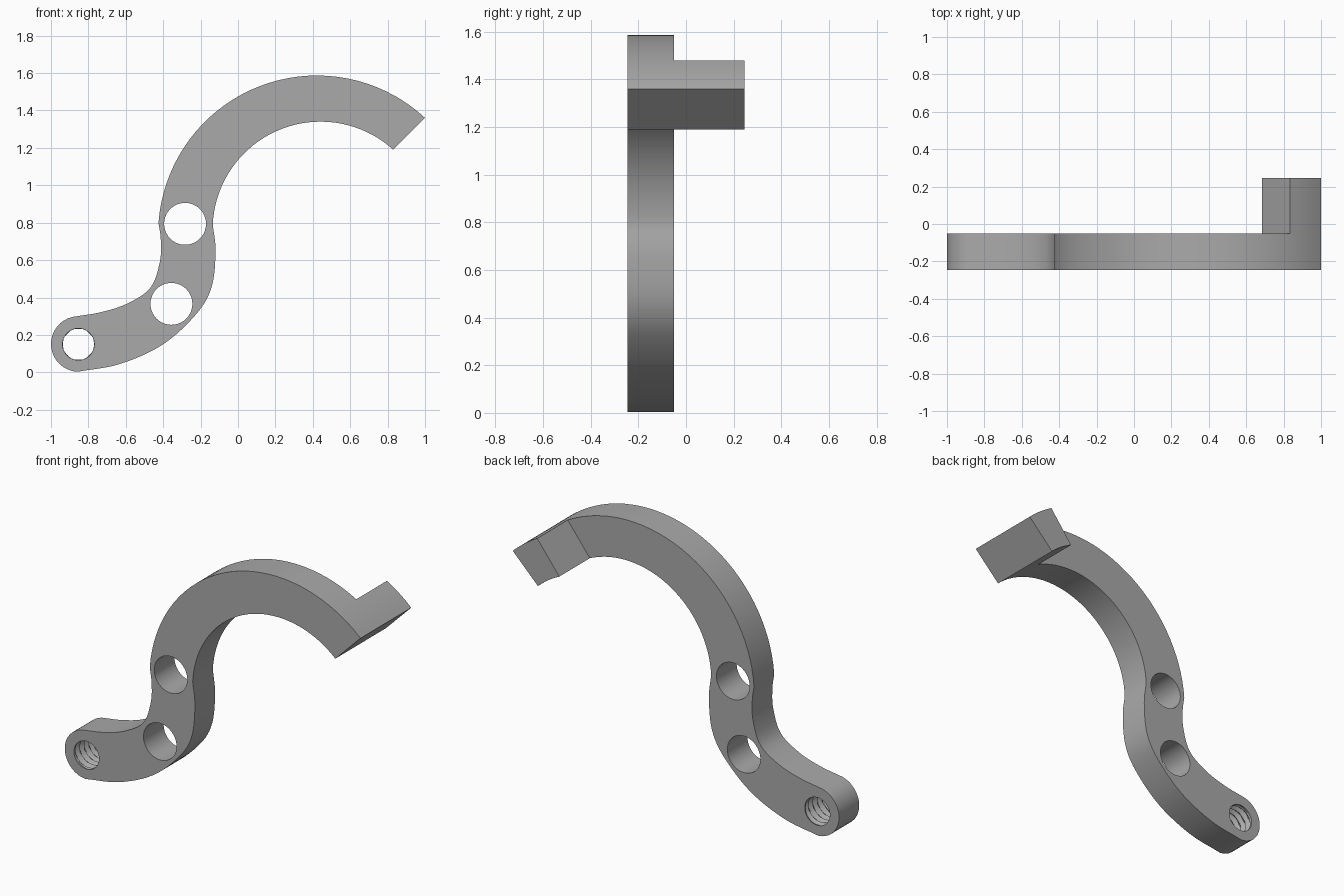
import bpy, bmesh, math
from mathutils import Vector

if "Cube" in bpy.data.objects:
    bpy.data.objects.remove(bpy.data.objects["Cube"])

FRONT, BACK, LUG_BACK = -0.245, -0.05, 0.245

metal = bpy.data.materials.new("grey metal")
metal.diffuse_color = (0.4, 0.4, 0.4, 1)
metal.use_nodes = True
metal.node_tree.nodes["Principled BSDF"].inputs["Base Color"].default_value = metal.diffuse_color


def circle3(a, b, c):
    """Centre and radius of the circle through three points."""
    (ax, ay), (bx, by), (cx, cy) = a, b, c
    d = 2 * (ax * (by - cy) + bx * (cy - ay) + cx * (ay - by))
    A, B, C = ax * ax + ay * ay, bx * bx + by * by, cx * cx + cy * cy
    x = (A * (by - cy) + B * (cy - ay) + C * (ay - by)) / d
    y = (A * (cx - bx) + B * (ax - cx) + C * (bx - ax)) / d
    return (x, y), math.hypot(ax - x, ay - y)


def arc(centre, r, a0, a1, n):
    return [(centre[0] + r * math.cos(a0 + (a1 - a0) * i / n),
             centre[1] + r * math.sin(a0 + (a1 - a0) * i / n)) for i in range(n + 1)]


def angle(centre, p):
    return math.atan2(p[1] - centre[1], p[0] - centre[0])


def spline(points, n=6):
    """Smooth curve passing through the points."""
    p = [Vector(q) for q in points]
    p = [2 * p[0] - p[1]] + p + [2 * p[-1] - p[-2]]
    out = []
    for a, b, c, d in zip(p, p[1:], p[2:], p[3:]):
        for i in range(n):
            t = i / n
            v = 0.5 * (2 * b + (c - a) * t + (2 * a - 5 * b + 4 * c - d) * t * t
                       + (3 * b - a - 3 * c + d) * t ** 3)
            out.append((v.x, v.y))
    return out + [tuple(points[-1])]


def make_object(name, bm):
    bmesh.ops.recalc_face_normals(bm, faces=bm.faces[:])
    mesh = bpy.data.meshes.new(name)
    bm.to_mesh(mesh)
    bm.free()
    mesh.materials.append(metal)
    obj = bpy.data.objects.new(name, mesh)
    bpy.context.collection.objects.link(obj)
    return obj


# Outline curves (x, z)
oc, orad = circle3((1, 1.36), (0.42, 1.587), (-0.425, 0.80))
ic, irad = circle3((0.83, 1.19), (0.425, 1.34), (-0.135, 0.79))
o_end, i_end = angle(oc, (1, 1.36)), angle(ic, (0.83, 1.19))
o_lug = math.acos((0.835 - oc[0]) / orad)
i_lug = math.acos((0.685 - ic[0]) / irad)
o_low = angle(oc, (-0.425, 0.80)) % (2 * math.pi)
i_low = angle(ic, (-0.135, 0.79)) % (2 * math.pi)

outer_hook = arc(oc, orad, o_lug, o_low, 32)
inner_hook = arc(ic, irad, i_low, i_lug, 32)
outer_tip = arc(oc, orad, o_end, o_lug, 6)
inner_tip = arc(ic, irad, i_lug, i_end, 6)
upper_neck = spline([(-0.425, 0.80), (-0.413, 0.71), (-0.418, 0.59), (-0.47, 0.45),
                     (-0.60, 0.364), (-0.74, 0.32), (-0.86, 0.30)])
ec, erad = circle3((-0.86, 0.30), (-1, 0.15), (-0.86, 0.003))
round_end = arc(ec, erad, angle(ec, (-0.86, 0.30)),
                angle(ec, (-0.86, 0.003)) + 2 * math.pi, 18)
lower_neck = spline([(-0.86, 0.003), (-0.63, 0.045), (-0.40, 0.15), (-0.22, 0.315),
                     (-0.14, 0.46), (-0.12, 0.65), (-0.135, 0.79)])

# Curved arm with a thicker lug pulled out of its tip
bm = bmesh.new()
verts = {}


def vert(p):
    key = (round(p[0], 4), round(p[1], 4))
    if key not in verts:
        verts[key] = bm.verts.new((p[0], FRONT, p[1]))
    return verts[key]


def face(points):
    return bm.faces.new(list(dict.fromkeys(vert(p) for p in points)))


arm_face = face(outer_hook + upper_neck + round_end + lower_neck + inner_hook)
lug_face = face(outer_tip + inner_tip)


def extrude(faces, dy):
    res = bmesh.ops.extrude_face_region(bm, geom=faces)["geom"]
    bmesh.ops.translate(bm, vec=(0, dy, 0),
                        verts=[g for g in res if isinstance(g, bmesh.types.BMVert)])
    return [g for g in res if isinstance(g, bmesh.types.BMFace)]


caps = extrude([arm_face, lug_face], BACK - FRONT)
tip = max(caps, key=lambda f: f.calc_center_median().x)
extrude([tip], LUG_BACK - BACK)
arm = make_object("curved_arm", bm)


def drill(name, x, z, radius, rows, sides=40):
    """Cut a hole whose radius is a function of turn (0-1) and depth (0-1)."""
    bm = bmesh.new()
    rings = []
    y0, y1 = FRONT - 0.01, BACK + 0.01
    for j in range(rows + 1):
        t = j / rows
        ring = []
        for i in range(sides):
            a = 2 * math.pi * i / sides
            r = radius(i / sides, t)
            ring.append(bm.verts.new((x + r * math.cos(a), y0 + (y1 - y0) * t,
                                      z + r * math.sin(a))))
        rings.append(ring)
    for lo, hi in zip(rings, rings[1:]):
        for i in range(sides):
            k = (i + 1) % sides
            bm.faces.new((lo[i], lo[k], hi[k], hi[i]))
    bm.faces.new(rings[0])
    bm.faces.new(rings[-1])
    cutter = make_object(name, bm)
    cutter.hide_render = True
    mod = arm.modifiers.new(name, "BOOLEAN")
    mod.operation, mod.solver, mod.object = "DIFFERENCE", "EXACT", cutter
    bpy.context.view_layer.objects.active = arm
    bpy.ops.object.modifier_apply(modifier=name)
    bpy.data.objects.remove(cutter)


def thread(turn, depth):
    """Helical V groove, fading to a plain bore at both mouths."""
    phase = (depth * 5 - turn) % 1
    groove = 1 - abs(2 * phase - 1)
    fade = min(1, max(0, (min(depth, 1 - depth) - 0.07) / 0.06))
    return 0.085 + fade * (0.022 * groove - 0.003)


# Two plain holes and the threaded hole
drill("upper_hole", -0.283, 0.794, lambda u, t: 0.112, 1)
drill("middle_hole", -0.356, 0.366, lambda u, t: 0.112, 1)
drill("threaded_hole", -0.853, 0.15, thread, 40)

bpy.ops.object.select_all(action="DESELECT")
arm.select_set(True)
bpy.context.view_layer.objects.active = arm
bpy.ops.object.shade_smooth_by_angle(angle=math.radians(30))
